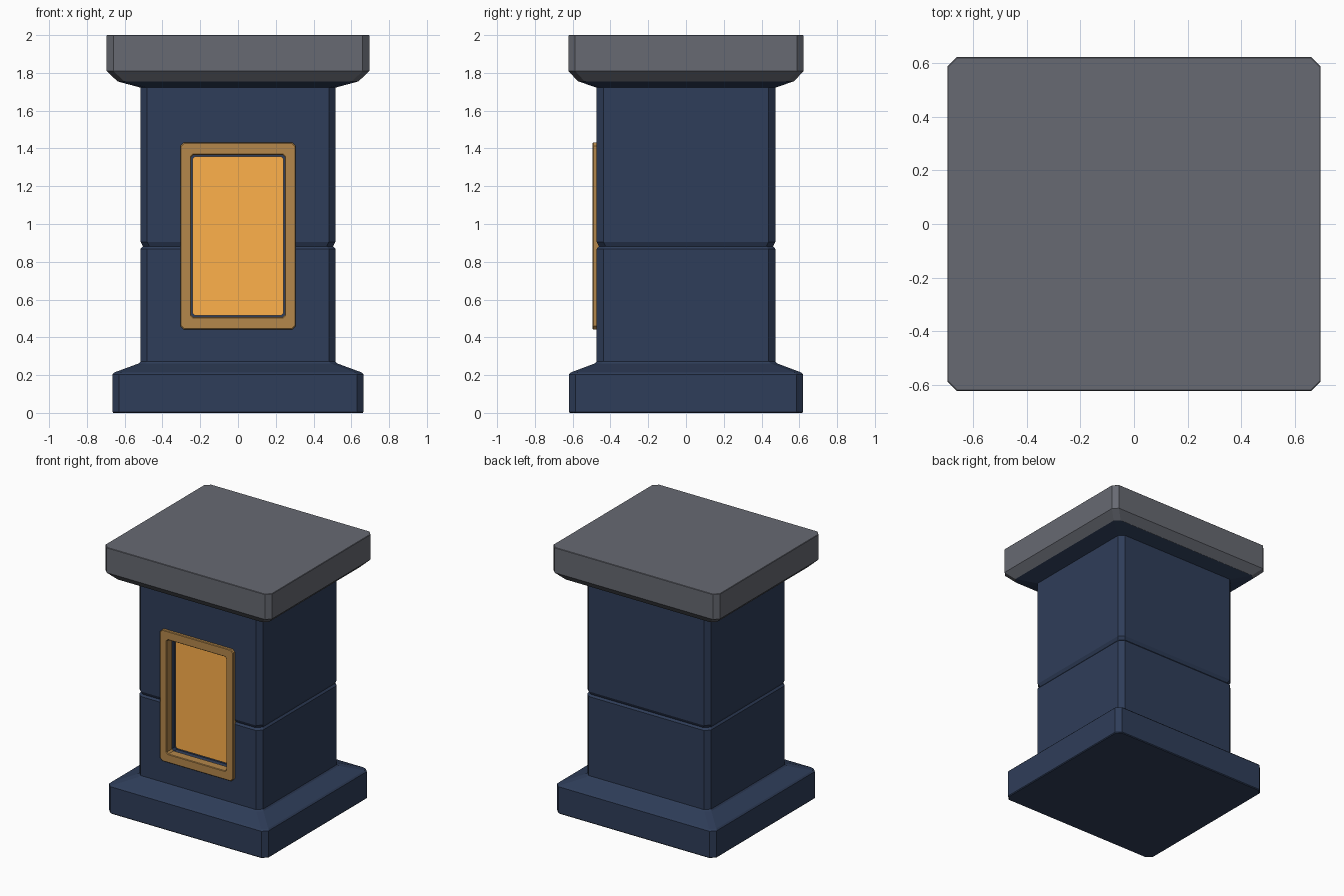
import bpy, bmesh

if "Cube" in bpy.data.objects:
    bpy.data.objects.remove(bpy.data.objects["Cube"])


def material(name, rgb):
    m = bpy.data.materials.new(name)
    m.diffuse_color = (*rgb, 1)
    m.use_nodes = True
    m.node_tree.nodes["Principled BSDF"].inputs["Base Color"].default_value = m.diffuse_color
    return m


def finish(bm, name, mat=None):
    bmesh.ops.recalc_face_normals(bm, faces=bm.faces)
    me = bpy.data.meshes.new(name)
    bm.to_mesh(me)
    bm.free()
    ob = bpy.data.objects.new(name, me)
    bpy.context.collection.objects.link(ob)
    if mat:
        me.materials.append(mat)
    return ob


def octagon(hx, hy, c):
    """Rectangle with cut corners, counter-clockwise."""
    return [(hx, -hy + c), (hx, hy - c), (hx - c, hy), (-hx + c, hy),
            (-hx, hy - c), (-hx, -hy + c), (-hx + c, -hy), (hx - c, -hy)]


def bridge(bm, a, b):
    n = len(a)
    for i in range(n):
        bm.faces.new((a[i], a[(i + 1) % n], b[(i + 1) % n], b[i]))


def stack(name, profile, mat=None):
    """Loft cut-corner rectangles through (half x, half y, z) levels."""
    bm = bmesh.new()
    rings = [[bm.verts.new((x, y, z)) for x, y in octagon(hx, hy, 0.035)]
             for hx, hy, z in profile]
    for a, b in zip(rings, rings[1:]):
        bridge(bm, a, b)
    bm.faces.new(rings[0])
    bm.faces.new(rings[-1])
    return finish(bm, name, mat)


def slab(name, hx, z0, z1, y0, y1, c, mat=None):
    """Upright cut-corner plate between two depths."""
    bm = bmesh.new()
    mid = (z0 + z1) / 2
    rings = [[bm.verts.new((x, y, z + mid)) for x, z in octagon(hx, (z1 - z0) / 2, c)]
             for y in (y0, y1)]
    bridge(bm, *rings)
    for r in rings:
        bm.faces.new(r)
    return finish(bm, name, mat)


navy = material("navy", (0.028, 0.047, 0.1))
slate = material("slate", (0.135, 0.143, 0.168))
bronze = material("bronze", (0.46, 0.245, 0.07))
amber = material("amber", (1.0, 0.44, 0.07))

# pedestal body: plinth, grooved shaft and flared neck
body = stack("pedestal_body", [
    (0.660, 0.615, 0.0), (0.665, 0.62, 0.006), (0.665, 0.62, 0.204), (0.655, 0.61, 0.214),
    (0.525, 0.482, 0.262), (0.516, 0.473, 0.272),
    (0.516, 0.473, 0.868), (0.504, 0.461, 0.882), (0.516, 0.473, 0.906),
    (0.516, 0.473, 1.722), (0.638, 0.570, 1.755)], navy)

# cap slab
stack("cap", [(0.638, 0.572, 1.755), (0.695, 0.622, 1.81),
              (0.695, 0.622, 1.997), (0.692, 0.619, 2.0)], slate)

# recess in the front of the shaft
cutter = slab("recess_cutter", 0.256, 0.499, 1.376, -0.60, -0.385, 0.015)
cutter.hide_render = True
cut = body.modifiers.new("recess", 'BOOLEAN')
cut.operation = 'DIFFERENCE'
cut.solver = 'EXACT'
cut.object = cutter
bpy.context.view_layer.objects.active = body
bpy.ops.object.modifier_apply(modifier=cut.name)
bpy.data.objects.remove(cutter)

# frame around the recess, front edge slightly chamfered
bm = bmesh.new()
rings = []
for hx, hz, y, c in ((0.305, 0.495, -0.43, 0.018), (0.305, 0.495, -0.491, 0.018),
                     (0.301, 0.491, -0.495, 0.017), (0.252, 0.434, -0.495, 0.013),
                     (0.248, 0.430, -0.491, 0.012), (0.248, 0.430, -0.43, 0.012)):
    rings.append([bm.verts.new((x, y, z + 0.9365)) for x, z in octagon(hx, hz, c)])
for a, b in zip(rings, rings[1:] + rings[:1]):
    bridge(bm, a, b)
finish(bm, "panel_frame", bronze)

# inset panel
slab("panel", 0.240, 0.515, 1.358, -0.40, -0.38, 0.012, amber)
